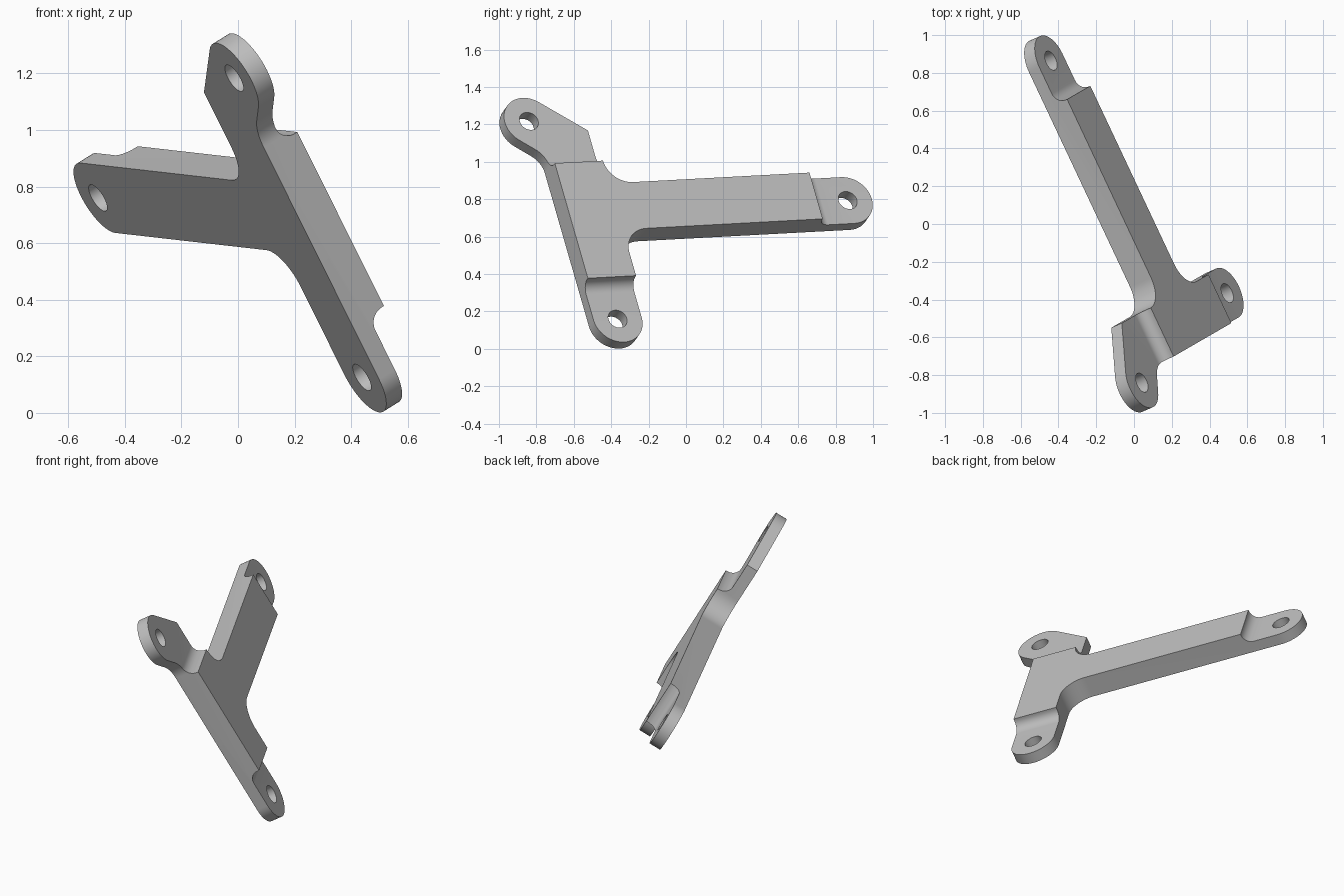
import bpy, bmesh, math
from mathutils import Matrix, Vector

cube = bpy.data.objects.get("Cube")
if cube:
    bpy.data.objects.remove(cube, do_unlink=True)

R = 0.1425            # end radius, half the arm width
FULL, TAB = 0.14, 0.07  # plate and tab thickness
COVE = 0.06
HOLE_R = 0.054
LEFT, RIGHT = -0.675, -0.39
LOW, HIGH = 0.52, 0.805

foot = Vector((-0.5325, 0.017))
arm_end = Vector((1.007, 0.6625))
head = Vector((-0.7175, 1.247))


def rounded(corners, steps=14):
    """Closed outline with every corner replaced by an arc of its radius."""
    out = []
    for i, (p, r) in enumerate(corners):
        p = Vector(p)
        a = (Vector(corners[i - 1][0]) - p).normalized()
        b = (Vector(corners[(i + 1) % len(corners)][0]) - p).normalized()
        if r == 0:
            out.append(p)
            continue
        half = a.angle(b) / 2
        centre = p + (a + b).normalized() * (r / math.sin(half))
        start = p + a * (r / math.tan(half)) - centre
        end = p + b * (r / math.tan(half)) - centre
        sweep = math.atan2(start.x * end.y - start.y * end.x, start.dot(end))
        for k in range(steps + 1):
            q = centre + Matrix.Rotation(sweep * k / steps, 2) @ start
            if not out or (q - out[-1]).length > 1e-4:
                out.append(q)
    if (out[0] - out[-1]).length < 1e-4:
        out.pop()
    return out


def prism(name, points, depth, matrix=Matrix()):
    """Extrude a flat outline along its local z."""
    bm = bmesh.new()
    face = bm.faces.new([bm.verts.new((p[0], p[1], 0)) for p in points])
    ext = bmesh.ops.extrude_face_region(bm, geom=[face])
    moved = [v for v in ext["geom"] if isinstance(v, bmesh.types.BMVert)]
    bmesh.ops.translate(bm, verts=moved, vec=(0, 0, depth))
    bmesh.ops.recalc_face_normals(bm, faces=bm.faces)
    bm.transform(matrix)
    bmesh.ops.recalc_face_normals(bm, faces=bm.faces)
    mesh = bpy.data.meshes.new(name)
    bm.to_mesh(mesh)
    bm.free()
    obj = bpy.data.objects.new(name, mesh)
    bpy.context.collection.objects.link(obj)
    return obj


def circle(c, r, n=40):
    return [(c.x + r * math.cos(math.tau * k / n), c.y + r * math.sin(math.tau * k / n))
            for k in range(n)]


def step_cutter(name, origin, direction):
    """Block with a coved inner corner that thins the plate to a tab."""
    profile = [(0, 0.3), (0, TAB + COVE)]
    for k in range(1, 11):
        t = math.pi / 2 * k / 10
        profile.append((COVE * (1 - math.cos(t)), TAB + COVE * (1 - math.sin(t))))
    profile += [(0.7, TAB), (0.7, 0.3)]
    d = Vector((*direction, 0))
    up = Vector((0, 0, 1))
    side = d.cross(up)
    m = Matrix((d, up, side)).transposed().to_4x4()
    m.translation = Vector((*origin, 0)) - side * 0.5
    return prism(name, profile, 1.0, m)


# Flat outline: stem, long arm and angled head
across = Vector((0.622, 0.783)).normalized()
along = Vector((-across.y, across.x))
outline = rounded([
    ((LEFT, foot.y - R), R), ((RIGHT, foot.y - R), R),
    ((RIGHT, LOW), 0.14),
    ((arm_end.x + R, LOW), R), ((arm_end.x + R, HIGH), R),
    ((RIGHT, HIGH), 0.14),
    ((RIGHT, 1.171), 0),
    (head + R * (across + along), R), (head + R * (along - across), R),
    ((LEFT, 1.03), 0.14),
])
bracket = prism("bracket_plate", outline, FULL)

# Tab steps and bolt holes
cutters = [
    step_cutter("foot_step", (foot.x, 0.236), (0, -1)),
    step_cutter("arm_step", (0.793, arm_end.y), (1, 0)),
    step_cutter("head_step", (foot.x, 0.945), (0, 1)),
]
for label, c in (("foot", foot), ("arm", arm_end), ("head", head)):
    cutters.append(prism(label + "_hole", circle(c, HOLE_R), 0.4,
                         Matrix.Translation((0, 0, -0.1))))
for c in cutters:
    c.hide_render = True
    mod = bracket.modifiers.new(c.name, "BOOLEAN")
    mod.operation = "DIFFERENCE"
    mod.solver = "EXACT"
    mod.object = c

bpy.context.view_layer.update()
graph = bpy.context.evaluated_depsgraph_get()
mesh = bpy.data.meshes.new_from_object(bracket.evaluated_get(graph))
bracket.modifiers.clear()
bracket.data = mesh
for c in cutters:
    bpy.data.objects.remove(c, do_unlink=True)

# Tilt the plate into its standing pose
normal = Vector((0.796, 0.348, 0.496)).normalized()
level = Vector((-normal.y, normal.x, 0)).normalized()
s_axis = Matrix.Rotation(math.radians(3.2), 3, normal) @ level
pose = Matrix((s_axis, normal.cross(s_axis), normal)).transposed().to_4x4()
pose.translation = normal * 0.275
mesh.transform(pose)

# Plain grey finish
grey = bpy.data.materials.new("plain_grey")
grey.use_nodes = True
colour = (0.52, 0.52, 0.52, 1)
grey.diffuse_color = colour
grey.node_tree.nodes["Principled BSDF"].inputs["Base Color"].default_value = colour
mesh.materials.clear()
mesh.materials.append(grey)

bpy.ops.object.select_all(action="DESELECT")
bracket.select_set(True)
bpy.context.view_layer.objects.active = bracket
bpy.ops.object.shade_smooth_by_angle(angle=math.radians(25))
